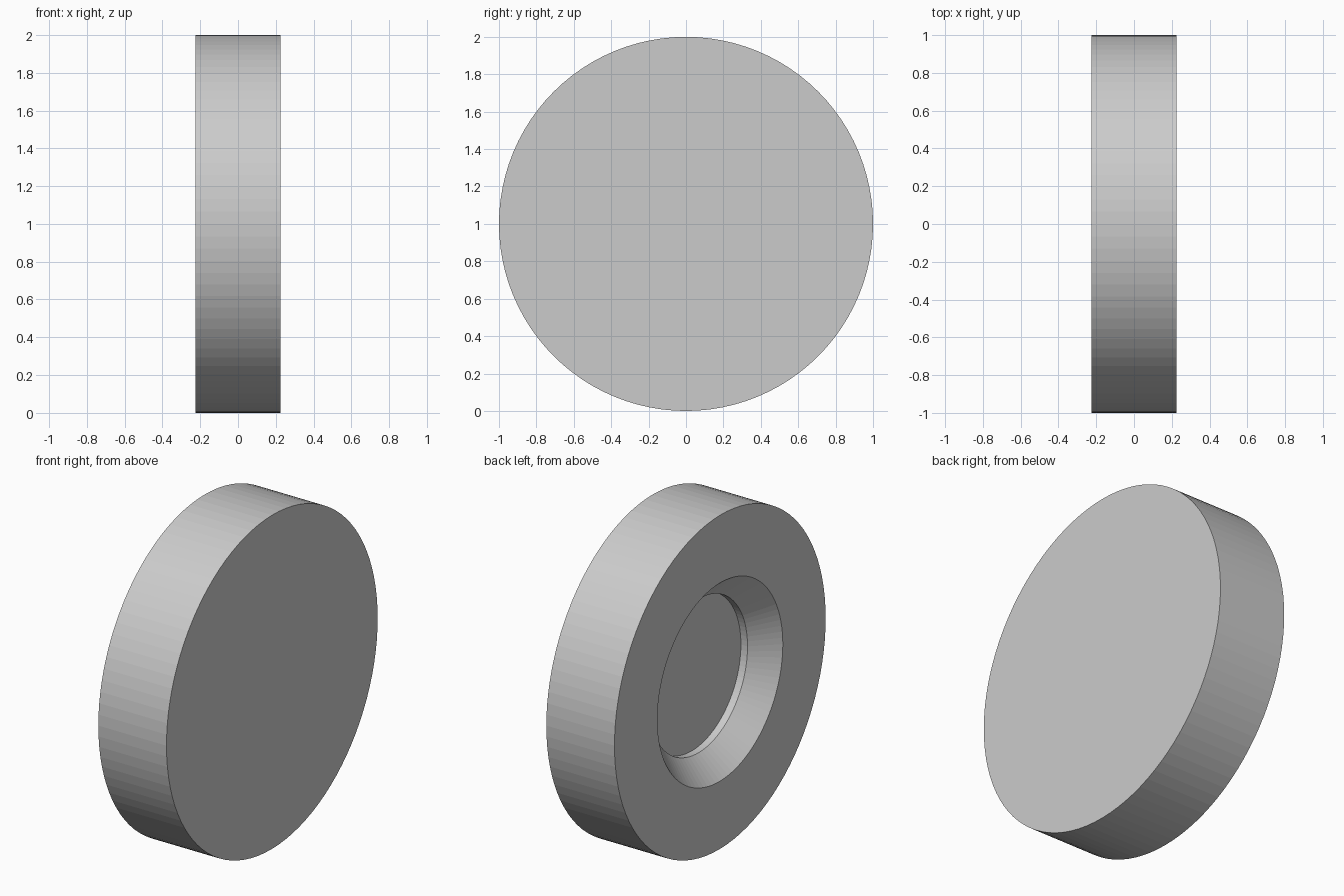
import bpy, bmesh, math

if "Cube" in bpy.data.objects:
    bpy.data.objects.remove(bpy.data.objects["Cube"])

SEGMENTS = 96
# half section (x, radius): flat outer face, rim, bevelled recess on the -x side
PROFILE = [(0.226, 0.0), (0.226, 1.0), (-0.226, 1.0), (-0.226, 0.594),
           (-0.086, 0.46), (-0.042, 0.46), (-0.042, 0.0)]

# revolve the section around the x axis
bm = bmesh.new()
verts = [bm.verts.new((x, 0, r)) for x, r in PROFILE]
edges = [bm.edges.new(pair) for pair in zip(verts, verts[1:])]
bmesh.ops.spin(bm, geom=verts + edges, cent=(0, 0, 0), axis=(1, 0, 0),
               angle=math.tau, steps=SEGMENTS, use_duplicate=False)
bmesh.ops.remove_doubles(bm, verts=bm.verts[:], dist=1e-4)

# merge the flat end fans into single faces and stand the disc on the ground
bmesh.ops.dissolve_limit(bm, angle_limit=math.radians(0.5),
                         verts=bm.verts[:], edges=bm.edges[:])
bmesh.ops.recalc_face_normals(bm, faces=bm.faces[:])
bmesh.ops.translate(bm, verts=bm.verts[:], vec=(0, 0, 1))

mesh = bpy.data.meshes.new("wheel_disc")
bm.to_mesh(mesh)
bm.free()
disc = bpy.data.objects.new("wheel_disc", mesh)
bpy.context.collection.objects.link(disc)
